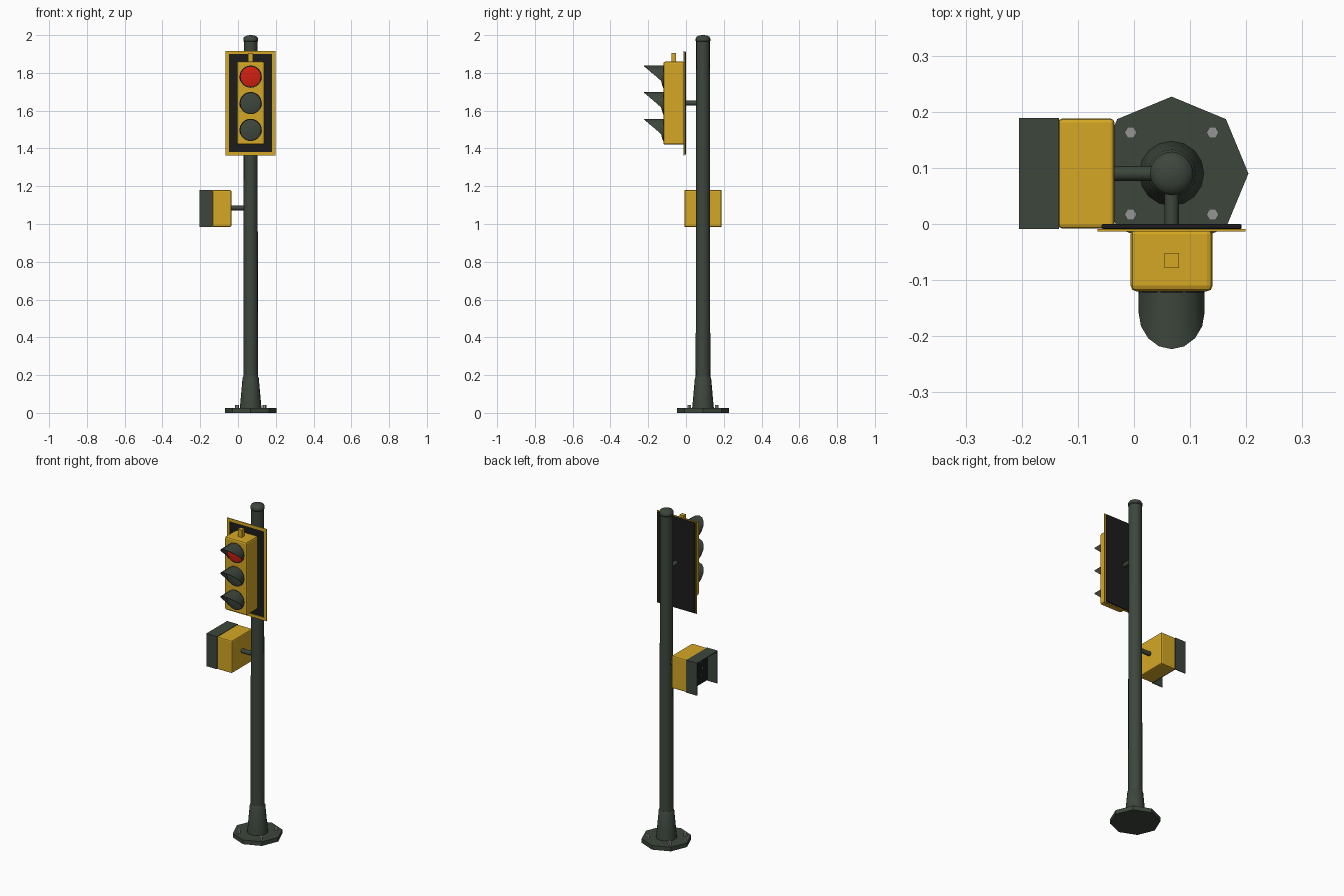
import bpy, bmesh, math
from mathutils import Matrix, Vector

if "Cube" in bpy.data.objects:
    bpy.data.objects.remove(bpy.data.objects["Cube"])

PX, PY = 0.067, 0.09   # pole axis


def mat(name, rgb):
    m = bpy.data.materials.new(name)
    m.diffuse_color = (*rgb, 1)
    m.use_nodes = True
    m.node_tree.nodes["Principled BSDF"].inputs["Base Color"].default_value = m.diffuse_color
    return m


GREEN = mat("dark green", (0.046, 0.062, 0.046))
YELLOW = mat("signal yellow", (0.66, 0.39, 0.018))
BLACK = mat("black", (0.012, 0.012, 0.012))
RED = mat("red", (0.65, 0.014, 0.005))
STEEL = mat("steel", (0.30, 0.30, 0.30))


def finish(name, bm, material, smooth=True, bevel=0):
    bmesh.ops.recalc_face_normals(bm, faces=bm.faces)
    me = bpy.data.meshes.new(name)
    bm.to_mesh(me)
    bm.free()
    me.materials.append(material)
    ob = bpy.data.objects.new(name, me)
    bpy.context.collection.objects.link(ob)
    if bevel:
        mod = ob.modifiers.new("bevel", 'BEVEL')
        mod.width, mod.segments = bevel, 2
    if smooth:
        bpy.ops.object.select_all(action='DESELECT')
        ob.select_set(True)
        bpy.context.view_layer.objects.active = ob
        bpy.ops.object.shade_smooth_by_angle(angle=math.radians(35))
    return ob


def box(name, lo, hi, material, bevel=0):
    lo, hi = Vector(lo), Vector(hi)
    bm = bmesh.new()
    bmesh.ops.create_cube(bm, size=1, matrix=Matrix.Translation((lo + hi) / 2)
                          @ Matrix.Diagonal((*(hi - lo), 1)))
    return finish(name, bm, material, False, bevel)


def lathe(name, profile, center, material, sides=16, axis='Z', smooth=True):
    """Closed solid of rings (radius, height) around the axis; -Y and -X point outward."""
    turn = {'Z': Matrix.Identity(4), 'Y': Matrix.Rotation(math.pi / 2, 4, 'X'),
            'X': Matrix.Rotation(-math.pi / 2, 4, 'Y')}[axis]
    m = Matrix.Translation(center) @ turn
    bm = bmesh.new()
    rings = [[bm.verts.new(m @ Vector((r * math.cos(math.tau * i / sides),
                                       r * math.sin(math.tau * i / sides), h)))
              for i in range(sides)] for r, h in profile]
    for a, b in zip(rings, rings[1:]):
        for i in range(sides):
            j = (i + 1) % sides
            bm.faces.new((a[i], a[j], b[j], b[i]))
    bm.faces.new(rings[0])
    bm.faces.new(rings[-1])
    return finish(name, bm, material, smooth)


# Base plate, bolts, collar and pole
lathe("base_plate", [(0.137, 0), (0.137, 0.025)], (PX, PY, 0), GREEN, 8, smooth=False)
for sx in (-1, 1):
    for sy in (-1, 1):
        lathe("base_bolt", [(0.011, 0.02), (0.011, 0.042)],
              (PX + sx * 0.073, PY + sy * 0.073, 0), STEEL, 6, smooth=False)
lathe("base_collar", [(0.058, 0.02), (0.055, 0.05), (0.043, 0.185), (0.039, 0.192)],
      (PX, PY, 0), GREEN)
lathe("pole", [(0.039, 0.02), (0.036, 1.975)], (PX, PY, 0), GREEN)
lathe("pole_cap", [(0.036, 1.965), (0.039, 1.969), (0.039, 1.982), (0.034, 1.991),
                   (0.022, 1.997), (0.006, 2.0)], (PX, PY, 0), GREEN)

# Arms that carry the two heads
lathe("signal_arm", [(0.013, 0), (0.013, 0.095)], (PX, PY, 1.64), GREEN, 12, 'Y')
lathe("crossing_arm", [(0.013, 0), (0.013, 0.105)], (PX, PY, 1.085), GREEN, 12, 'X')

# Backplate with a yellow border frame
box("backplate", (PX - 0.125, -0.009, 1.368), (PX + 0.125, 0.0, 1.912), BLACK, 0.003)
bm = bmesh.new()
loops = []
for y in (-0.009, -0.013):
    for w, h in ((0.132, 0.277), (0.114, 0.259)):
        loops.append([bm.verts.new((PX + a * w, y, 1.64 + b * h))
                      for a, b in ((-1, -1), (1, -1), (1, 1), (-1, 1))])
for a, b in ((0, 1), (2, 3), (0, 2), (1, 3)):
    for i in range(4):
        j = (i + 1) % 4
        bm.faces.new((loops[a][i], loops[a][j], loops[b][j], loops[b][i]))
finish("backplate_border", bm, YELLOW, False)

# Vehicle signal housing and top stub
box("signal_housing", (PX - 0.073, -0.12, 1.42), (PX + 0.073, -0.008, 1.86), YELLOW, 0.01)
box("signal_top_stub", (PX - 0.013, -0.078, 1.85), (PX + 0.013, -0.052, 1.905), YELLOW)


def visor(z):
    """Sixteen sided tube cut by a slanted plane, longest at the top."""
    bm = bmesh.new()
    rows = []
    for i in range(-2, 11):
        a = math.tau * i / 16
        s = math.sin(a)
        reach = max(0.006, 0.036 + 0.066 * s)
        rows.append([bm.verts.new((PX + r * math.cos(a), y, z + r * s))
                     for r, y in ((0.059, -0.118), (0.059, -0.121 - reach),
                                  (0.056, -0.121 - reach), (0.056, -0.118))])
    for p, q in zip(rows, rows[1:]):
        for i in range(4):
            j = (i + 1) % 4
            bm.faces.new((p[i], p[j], q[j], q[i]))
    bm.faces.new(rows[0])
    bm.faces.new(rows[-1])
    finish("signal_visor", bm, GREEN)


# Lenses, rims and visors
for z, lens in ((1.78, RED), (1.64, GREEN), (1.498, GREEN)):
    lathe("lens_rim", [(0.059, 0), (0.059, 0.006)], (PX, -0.117, z), BLACK, 24, 'Y')
    lathe("signal_lens", [(0.053, 0), (0.053, 0.003), (0.036, 0.007), (0.012, 0.009)],
          (PX, -0.121, z), lens, 24, 'Y')
    visor(z)

# Crossing signal: housing, dark face and three-sided hood open below
y0, y1, z0, z1 = -0.009, 0.189, 0.984, 1.18
box("crossing_housing", (-0.135, y0 + 0.001, z0), (-0.035, y1 - 0.001, z1), YELLOW, 0.007)
box("crossing_face", (-0.140, y0 + 0.004, z0 + 0.004), (-0.134, y1 - 0.004, z1 - 0.004), BLACK)
box("crossing_hood_top", (-0.205, y0, z1 - 0.005), (-0.134, y1, z1), GREEN)
for y in (y0, y1 - 0.005):
    box("crossing_hood_side", (-0.205, y, z0), (-0.134, y + 0.005, z1 - 0.005), GREEN)

# Small lamp dots on the crossing face
for k in range(8):
    a = math.tau * k / 8
    lathe("crossing_lamp", [(0.004, 0), (0.004, 0.003)],
          (-0.139, PY + 0.045 * math.cos(a), 1.08 + 0.055 * math.sin(a)), STEEL, 6, 'X', False)
